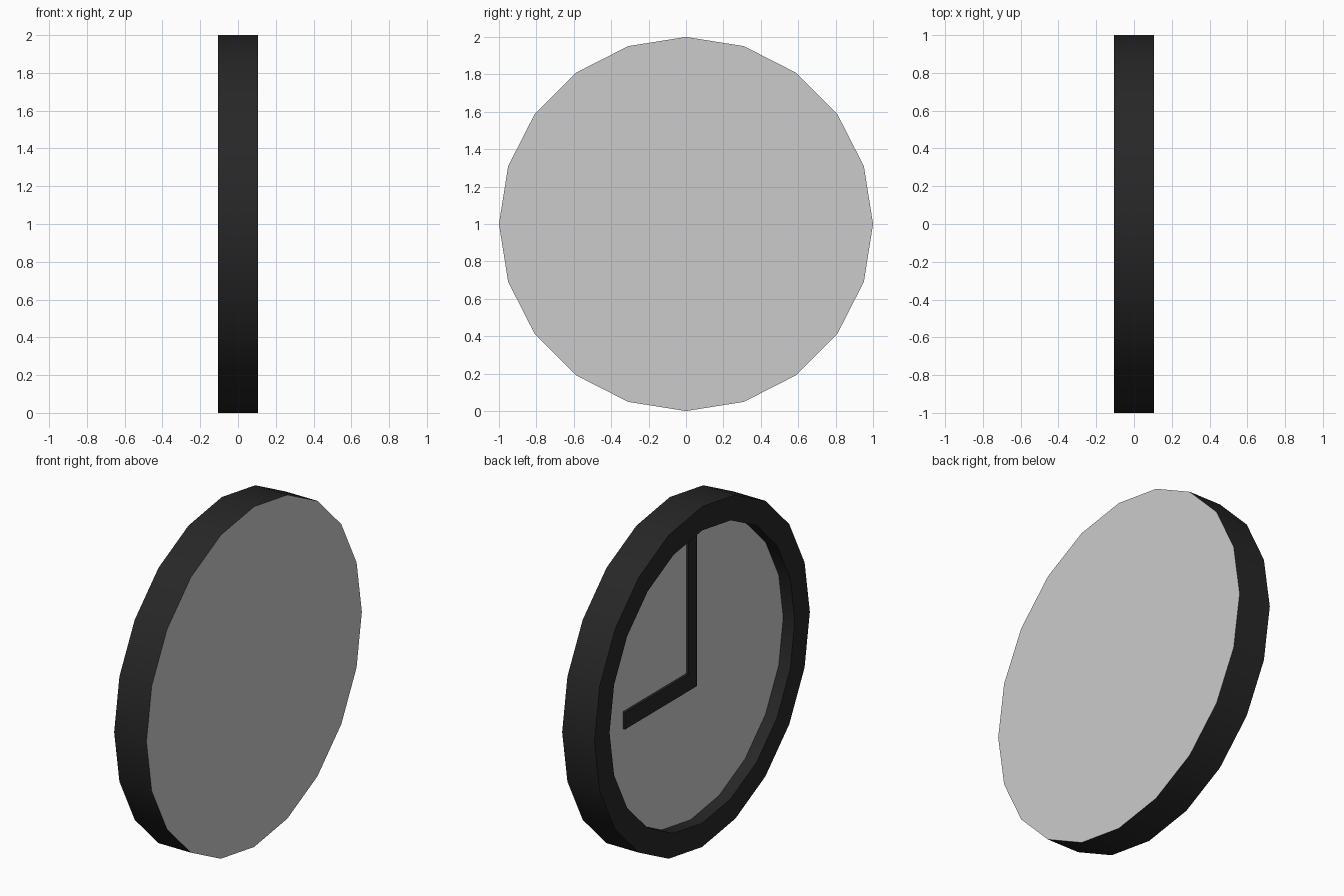
import bpy, bmesh
from math import sin, cos, tau, radians

if "Cube" in bpy.data.objects:
    bpy.data.objects.remove(bpy.data.objects["Cube"])

SIDES = 20
HALF = 0.105          # half the case depth
INNER = 0.86          # opening radius
DIAL_X = -0.03        # recessed dial plane


def material(name, value):
    m = bpy.data.materials.new(name)
    m.use_nodes = True
    colour = (value, value, value, 1)
    m.diffuse_color = colour
    m.node_tree.nodes["Principled BSDF"].inputs["Base Color"].default_value = colour
    return m


black = material("black", 0.02)
grey = material("light grey", 0.6)


def finish(name, bm, mat):
    mesh = bpy.data.meshes.new(name)
    bm.to_mesh(mesh)
    bm.free()
    mesh.materials.append(mat)
    ob = bpy.data.objects.new(name, mesh)
    bpy.context.collection.objects.link(ob)
    return ob


def ring(bm, x, r):
    angles = [tau * i / SIDES for i in range(SIDES)]
    return [bm.verts.new((x, r * cos(a), 1 + r * sin(a))) for a in angles]


# Rim: outer wall, front lip and inner wall
bm = bmesh.new()
profile = [(HALF, 1), (-HALF, 1), (-HALF, INNER), (DIAL_X, INNER)]
rings = [ring(bm, x, r) for x, r in profile]
for a, b in zip(rings, rings[1:]):
    for i in range(SIDES):
        j = (i + 1) % SIDES
        bm.faces.new((a[i], a[j], b[j], b[i]))
rim = finish("rim", bm, black)
bpy.context.view_layer.objects.active = rim
rim.select_set(True)
bpy.ops.object.shade_smooth_by_angle(angle=radians(30))

# Back plate and recessed dial
for name, x, r, facing in (("back_plate", HALF, 1, 1), ("dial", DIAL_X, INNER, -1)):
    bm = bmesh.new()
    bm.faces.new(ring(bm, x, r)[::facing])
    finish(name, bm, grey)


# Clock hands: thin bars on the dial
def hand(name, y0, y1, z0, z1):
    bm = bmesh.new()
    bmesh.ops.create_cube(bm, size=1)
    for v in bm.verts:
        v.co.x = DIAL_X - 0.015 * (0.5 - v.co.x)
        v.co.y = y1 if v.co.y > 0 else y0
        v.co.z = 1 + (z1 if v.co.z > 0 else z0)
    finish(name, bm, black)


hand("minute_hand", -0.04, 0.04, 0.015, 0.8)
hand("hour_hand", -0.04, 0.63, -0.085, 0.015)
